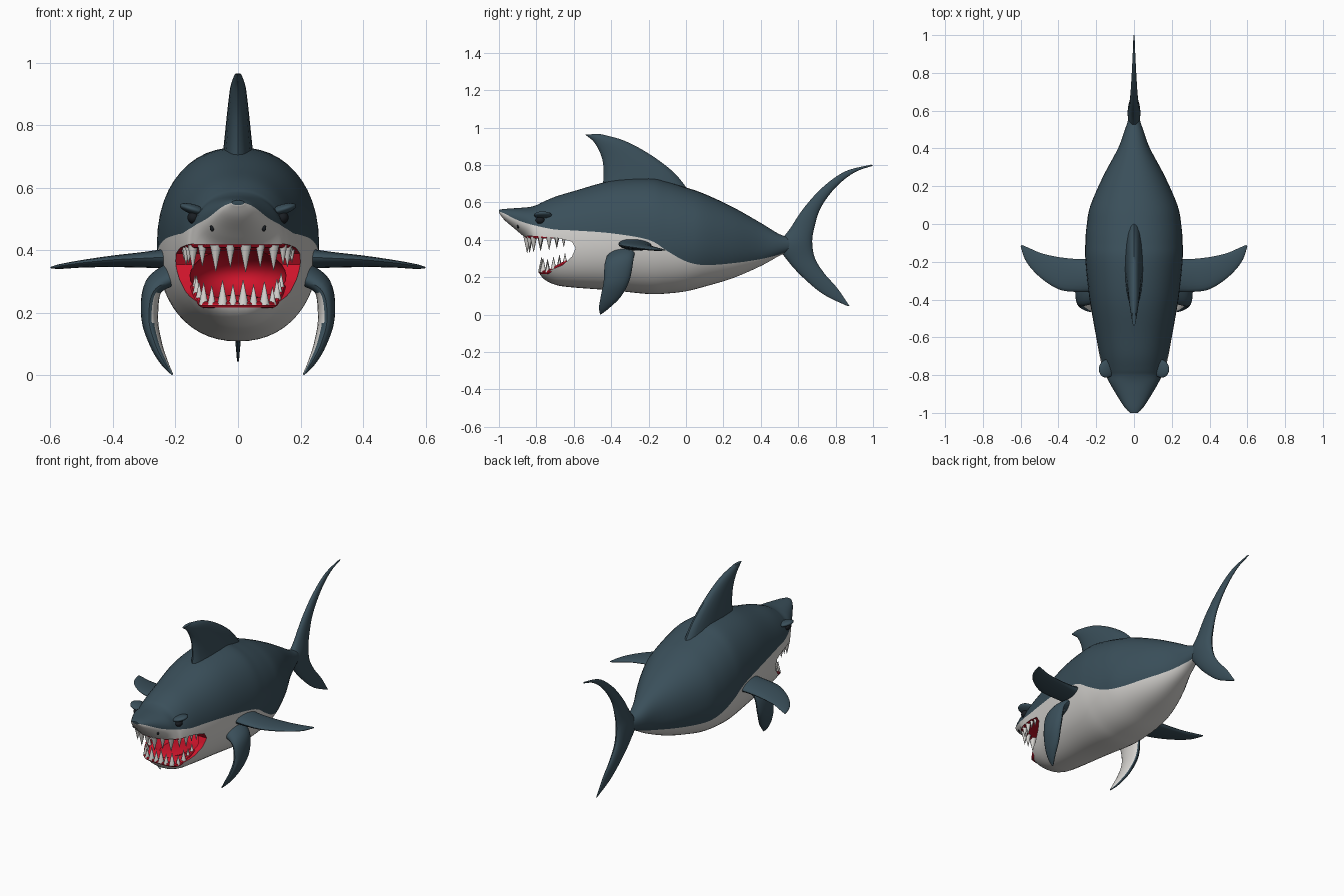
import bpy, bmesh, math
from mathutils import Vector, Matrix
from mathutils.bvhtree import BVHTree

cube = bpy.data.objects.get("Cube")
if cube:
    bpy.data.objects.remove(cube, do_unlink=True)


def material(name, color):
    m = bpy.data.materials.new(name)
    m.use_nodes = True
    m.diffuse_color = (*color, 1)
    bsdf = next(n for n in m.node_tree.nodes if n.type == "BSDF_PRINCIPLED")
    bsdf.inputs["Base Color"].default_value = (*color, 1)
    bsdf.inputs["Roughness"].default_value = 0.6
    return m


DARK, LIGHT, RED, BLACK = range(4)
MATS = [material("slate blue skin", (.042, .078, .102)),
        material("pale belly", (.66, .645, .62)),
        material("mouth red", (.62, .007, .024)),
        material("eye black", (.01, .013, .017))]


def smooth(obj, angle=40):
    bpy.ops.object.select_all(action="DESELECT")
    obj.select_set(True)
    bpy.context.view_layer.objects.active = obj
    bpy.ops.object.shade_smooth_by_angle(angle=math.radians(angle))


def finish(name, bm, shade=True):
    """Turn a bmesh into a named object that carries every material slot."""
    mesh = bpy.data.meshes.new(name)
    bm.to_mesh(mesh)
    bm.free()
    for m in MATS:
        mesh.materials.append(m)
    obj = bpy.data.objects.new(name, mesh)
    bpy.context.collection.objects.link(obj)
    if shade:
        smooth(obj)
    return obj


def spline(rows, steps):
    """Catmull-Rom interpolation through rows of numbers."""
    out = []
    for i in range(len(rows) - 1):
        a, b, c, d = (rows[min(max(i + k, 0), len(rows) - 1)] for k in (-1, 0, 1, 2))
        for s in range(steps):
            t = s / steps
            out.append([q + t / 2 * (r - p + t * (2 * p - 5 * q + 4 * r - s2
                        + t * (3 * (q - r) + s2 - p)))
                        for p, q, r, s2 in zip(a, b, c, d)])
    return out + [list(rows[-1])]


def loft(rings, pick):
    """Skin closed rings of equal size; pick gives the material per column."""
    bm = bmesh.new()
    loops = [[bm.verts.new(p) for p in ring] for ring in rings]
    n = len(loops[0])
    for lo, hi in zip(loops, loops[1:]):
        for j in range(n):
            k = (j + 1) % n
            bm.faces.new((lo[j], lo[k], hi[k], hi[j])).material_index = pick(j)
    for end in (loops[0], loops[-1]):
        bm.faces.new(end).material_index = DARK
    bmesh.ops.recalc_face_normals(bm, faces=bm.faces)
    return bm


def ellipsoid(name, loc, radii, mat, rot=Matrix(), shade=True):
    bm = bmesh.new()
    mtx = Matrix.Translation(loc) @ rot @ Matrix.Diagonal((*radii, 1))
    bmesh.ops.create_uvsphere(bm, u_segments=28, v_segments=16, radius=1, matrix=mtx)
    for f in bm.faces:
        f.material_index = mat
    return finish(name, bm, shade)


# Body: y, top, bottom, half width, height of the colour border
BODY = [(-1, .56, .545, .02, .552), (-.97, .565, .505, .05, .54),
        (-.9, .57, .445, .095, .505), (-.84, .575, .385, .13, .485),
        (-.8, .585, .27, .15, .475), (-.77, .6, .2, .165, .468),
        (-.7, .63, .16, .182, .455), (-.6, .66, .145, .2, .45),
        (-.4, .715, .13, .235, .435), (-.2, .73, .11, .257, .4),
        (-.1, .71, .113, .258, .34), (0, .68, .125, .25, .285),
        (.1, .645, .15, .23, .265), (.25, .575, .195, .165, .275),
        (.4, .49, .26, .085, .297), (.5, .43, .315, .048, .322),
        (.57, .41, .345, .025, .348)]
ARC, POWER = 26, 2.2


def signed_pow(v, p):
    return math.copysign(abs(v) ** p, v)


def body_ring(y, top, bottom, half, border):
    mid, h = (top + bottom) / 2, (top - bottom) / 2
    u = max(-.97, min(.97, (border - mid) / h))
    a = math.asin(signed_pow(u, POWER / 2))
    span = math.pi - 2 * a
    angles = [a + span * j / ARC for j in range(ARC)]
    angles += [a + span + (2 * math.pi - span) * j / ARC for j in range(ARC)]
    return [(half * signed_pow(math.cos(t), 2 / POWER), y,
             mid + h * signed_pow(math.sin(t), 2 / POWER)) for t in angles]


bm = loft([body_ring(*r) for r in spline(BODY, 5)],
          lambda j: DARK if j < ARC else LIGHT)
hull = BVHTree.FromBMesh(bm)
body = finish("body", bm, False)

# Mouth: a wedge opening through both cheeks and a rounded throat behind it
WEDGE = [(-1.05, .415), (-.8, .42), (-.68, .408), (-.61, .39), (-.59, .355),
         (-.61, .31), (-.66, .265), (-.74, .232), (-1.05, .21)]
wedge = finish("mouth_cutter", loft([[(x, y, z) for y, z in WEDGE] for x in (-.4, .4)],
                                    lambda j: RED), False)
for p in wedge.data.polygons:
    p.material_index = RED
throat = ellipsoid("throat_cutter", (0, -.62, .32), (.155, .2, .085), RED, shade=False)
for cutter in (wedge, throat):
    cutter.hide_render = True
    mod = body.modifiers.new("cut", "BOOLEAN")
    mod.object, mod.operation, mod.solver = cutter, "DIFFERENCE", "EXACT"
    bpy.context.view_layer.objects.active = body
    bpy.ops.object.modifier_apply(modifier=mod.name)
    bpy.data.objects.remove(cutter, do_unlink=True)
smooth(body, 35)


# Gums and teeth follow the jaw outline
def jaw_point(angle, level, inset):
    d = Vector((math.sin(angle), -math.cos(angle), 0))
    hit = hull.ray_cast(Vector((0, -.62, level)), d)[0]
    p = hit - d * inset
    if level < .3:
        p.z = .226 + max(0, p.y + .74) * .55
    return p


def jaw(name, level, count, direction, length):
    reach = math.radians(84)
    curve = bpy.data.curves.new(name + "_gum", "CURVE")
    curve.dimensions, curve.bevel_depth, curve.bevel_resolution = "3D", .01, 2
    line = curve.splines.new("POLY")
    line.points.add(40)
    for i, pt in enumerate(line.points):
        pt.co = (*jaw_point(reach * (i / 20 - 1), level, .014), 1)
    gum = bpy.data.objects.new(name + "_gum", curve)
    bpy.context.collection.objects.link(gum)
    bpy.ops.object.select_all(action="DESELECT")
    gum.select_set(True)
    bpy.context.view_layer.objects.active = gum
    bpy.ops.object.convert(target="MESH")
    gum.data.materials.clear()
    gum.data.materials.append(MATS[RED])
    smooth(gum)

    bm = bmesh.new()
    for i in range(count):
        a = reach * .94 * (2 * i / (count - 1) - 1)
        size = length * (.55 + .45 * math.cos(a)) * (1 if i % 2 else .82)
        p = jaw_point(a, level, .017) + Vector((0, 0, direction * size / 2))
        turn = Matrix.Rotation(math.pi if direction < 0 else 0, 4, "X")
        bmesh.ops.create_cone(bm, cap_ends=True, segments=10, radius1=size * .23,
                              radius2=.001, depth=size,
                              matrix=Matrix.Translation(p) @ turn)
    for f in bm.faces:
        f.material_index = LIGHT
    finish(name + "_teeth", bm)


jaw("upper", .418, 14, -1, .088)
jaw("lower", .24, 14, 1, .08)
ellipsoid("tongue", (0, -.6, .238), (.085, .13, .02), RED)


# Fins: each section is leading point, trailing point, half thickness
def fin(name, sections, side=1, pale_inside=False):
    rows = spline([(*a, *b, t) for a, b, t in sections], 6)
    mids = [(Vector(r[:3]) + Vector(r[3:6])) / 2 for r in rows]
    rings = []
    for i, r in enumerate(rows):
        half = (Vector(r[3:6]) - Vector(r[:3])) / 2
        along = mids[min(i + 1, len(mids) - 1)] - mids[max(i - 1, 0)]
        normal = half.cross(along).normalized() * r[6]
        ring = []
        for j in range(20):
            t = math.tau * j / 20
            p = mids[i] + half * math.cos(t) + normal * math.sin(t)
            ring.append((p.x * side, p.y, p.z))
        rings.append(ring)
    bm = loft(rings, lambda j: DARK)
    if pale_inside:
        for f in bm.faces:
            if f.normal.x * side < -.75:
                f.material_index = LIGHT
    finish(name, bm)


def upright(rows):
    return [((0, a, b), (0, c, d), t) for a, b, c, d, t in rows]


fin("dorsal_fin", upright([
    (-.45, .66, .03, .64, .055), (-.44, .75, -.06, .755, .044),
    (-.45, .84, -.19, .855, .034), (-.49, .92, -.33, .93, .024),
    (-.54, .963, -.46, .966, .01)]))
fin("tail_fin", upright([
    (.865, .045, .875, .045, .003), (.74, .105, .81, .14, .01),
    (.64, .185, .74, .22, .018), (.55, .28, .69, .3, .026),
    (.5, .37, .675, .385, .034), (.56, .465, .685, .46, .026),
    (.63, .57, .72, .57, .02), (.73, .68, .8, .68, .014),
    (.85, .765, .9, .76, .008), (.99, .802, 1, .796, .003)]))

PECTORAL = [((.2, -.36, .38), (.2, -.18, .37), .035),
            ((.3, -.36, .375), (.3, -.185, .365), .025),
            ((.4, -.345, .37), (.4, -.175, .36), .018),
            ((.5, -.28, .36), (.49, -.155, .355), .012),
            ((.57, -.2, .35), (.56, -.125, .348), .008),
            ((.6, -.12, .345), (.595, -.11, .345), .003)]
DROOPING = [((.2, -.42, .31), (.2, -.27, .35), .035),
            ((.27, -.435, .27), (.27, -.28, .3), .03),
            ((.285, -.44, .18), (.28, -.3, .19), .027),
            ((.265, -.455, .1), (.26, -.345, .1), .02),
            ((.235, -.465, .04), (.235, -.405, .04), .012),
            ((.21, -.46, .002), (.21, -.45, .005), .003)]


# Paired parts: fins, eyes, brows and nostrils
def on_face(x, z):
    return hull.ray_cast(Vector((x, -2, z)), Vector((0, 1, 0)))[0]


for side, word in ((1, "left"), (-1, "right")):
    fin(word + "_pectoral_fin", PECTORAL, side)
    fin(word + "_lower_fin", DROOPING, side, True)
    eye = on_face(side * .142, .505)
    ellipsoid(word + "_eye", eye, (.02, .024, .02), BLACK)
    tilt = Matrix.Rotation(-side * .3, 4, "Y") @ Matrix.Rotation(side * .5, 4, "Z")
    ellipsoid(word + "_brow", eye + Vector((0, .015, .026)), (.045, .05, .016), DARK, tilt)
    ellipsoid(word + "_nostril", on_face(side * .083, .472), (.007, .006, .011), BLACK)
